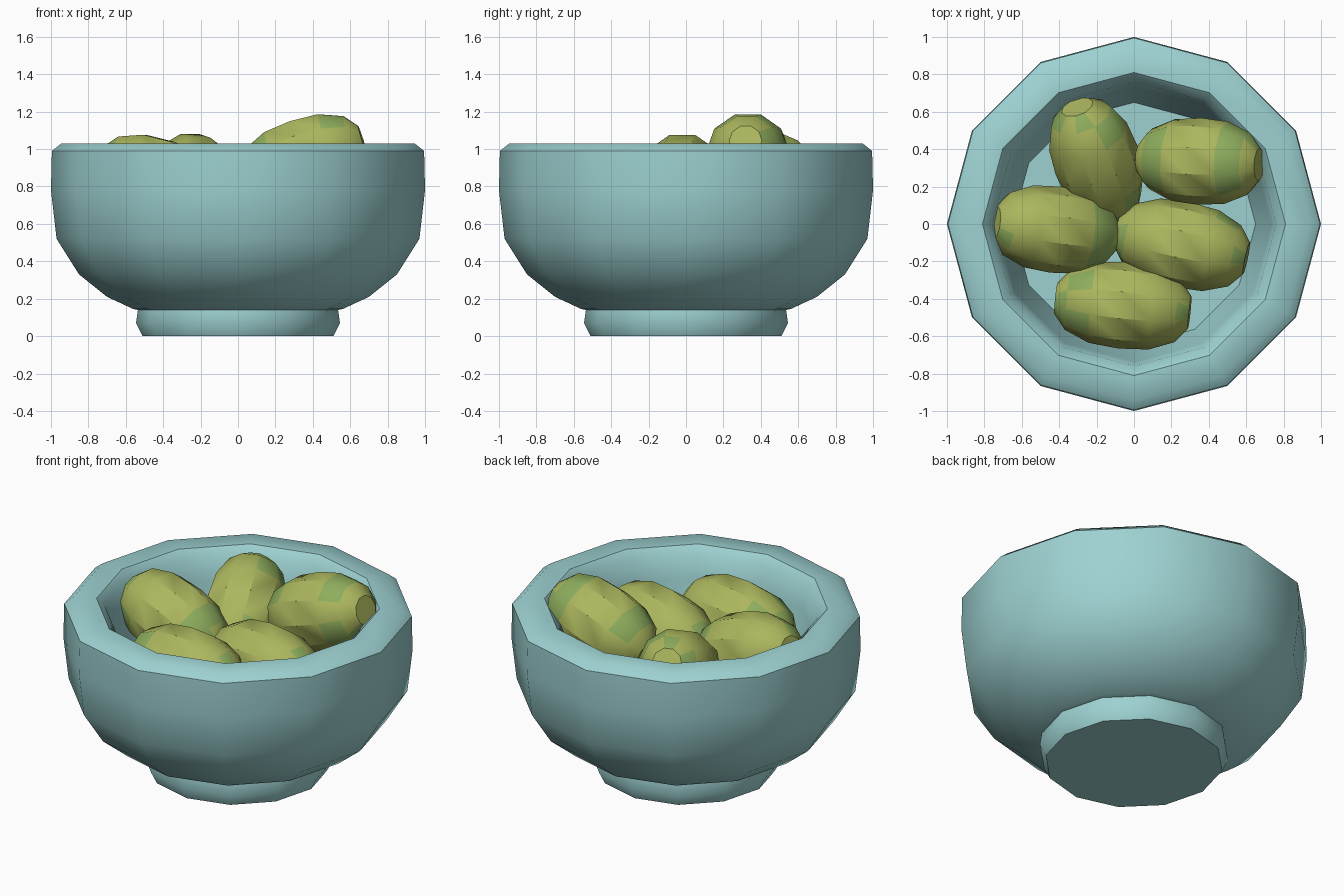
import bpy, math, random
from mathutils import Vector, Matrix

if "Cube" in bpy.data.objects:
    bpy.data.objects.remove(bpy.data.objects["Cube"])

random.seed(4)


def material(name, color):
    m = bpy.data.materials.new(name)
    m.diffuse_color = (*color, 1)
    m.use_nodes = True
    m.node_tree.nodes["Principled BSDF"].inputs["Base Color"].default_value = m.diffuse_color
    return m


def lathe(name, profile, sides, mats, angle):
    """Revolve (radius, height) points around z and cap both ends."""
    n = len(profile)
    verts = [(r * math.cos(2 * math.pi * k / sides), r * math.sin(2 * math.pi * k / sides), z)
             for r, z in profile for k in range(sides)]
    faces = [(i * sides + k, i * sides + (k + 1) % sides,
              (i + 1) * sides + (k + 1) % sides, (i + 1) * sides + k)
             for i in range(n - 1) for k in range(sides)]
    faces.append(tuple(reversed(range(sides))))
    faces.append(tuple(range((n - 1) * sides, n * sides)))
    me = bpy.data.meshes.new(name)
    me.from_pydata(verts, [], faces)
    for m in mats:
        me.materials.append(m)
    ob = bpy.data.objects.new(name, me)
    bpy.context.collection.objects.link(ob)
    bpy.ops.object.select_all(action='DESELECT')
    ob.select_set(True)
    bpy.context.view_layer.objects.active = ob
    bpy.ops.object.shade_smooth_by_angle(angle=math.radians(angle))
    return ob


teal = material("bowl_teal", (0.34, 0.64, 0.64))
olive = material("fruit_olive", (0.41, 0.47, 0.11))
green = material("fruit_green", (0.27, 0.42, 0.11))

# Bowl: foot, rounded outside, thick rim, inner wall and floor
lathe("bowl", [(0.51, 0), (0.545, 0.07), (0.535, 0.14), (0.56, 0.145), (0.70, 0.21),
               (0.85, 0.33), (0.97, 0.52), (1.0, 0.78), (0.995, 0.99), (0.945, 1.03),
               (0.81, 1.03), (0.76, 0.98), (0.735, 0.85), (0.65, 0.5)], 12, [teal], 40)

# Fruit: blunt ovals; centre, heading, upward tilt of the outer end, half length
FRUIT = [((-0.42, -0.03, 0.83), 173, 18, 0.34),
         ((-0.20, 0.34, 0.80), 110, 30, 0.35),
         ((0.35, 0.335, 0.94), -3, 18, 0.335),
         ((0.255, -0.11, 0.77), -12, 5, 0.355),
         ((-0.06, -0.435, 0.78), -6, 3, 0.36)]
OVAL = [(0.36, -1), (0.70, -0.82), (0.94, -0.45), (1, 0), (0.95, 0.45), (0.72, 0.82), (0.38, 1)]

for i, (pos, heading, tilt, half) in enumerate(FRUIT):
    ob = lathe(f"fruit_{i + 1}", [(r * 0.232, z * half) for r, z in OVAL], 10, [olive, green], 35)
    # Greener patches scattered near the ends
    for p in ob.data.polygons:
        if abs(p.center.z) > 0.6 * half and random.random() < 0.3:
            p.material_index = 1
    h, t = math.radians(heading), math.radians(tilt)
    axis = Vector((math.cos(h) * math.cos(t), math.sin(h) * math.cos(t), math.sin(t)))
    ob.matrix_world = Matrix.Translation(pos) @ axis.to_track_quat('Z', 'Y').to_matrix().to_4x4()
